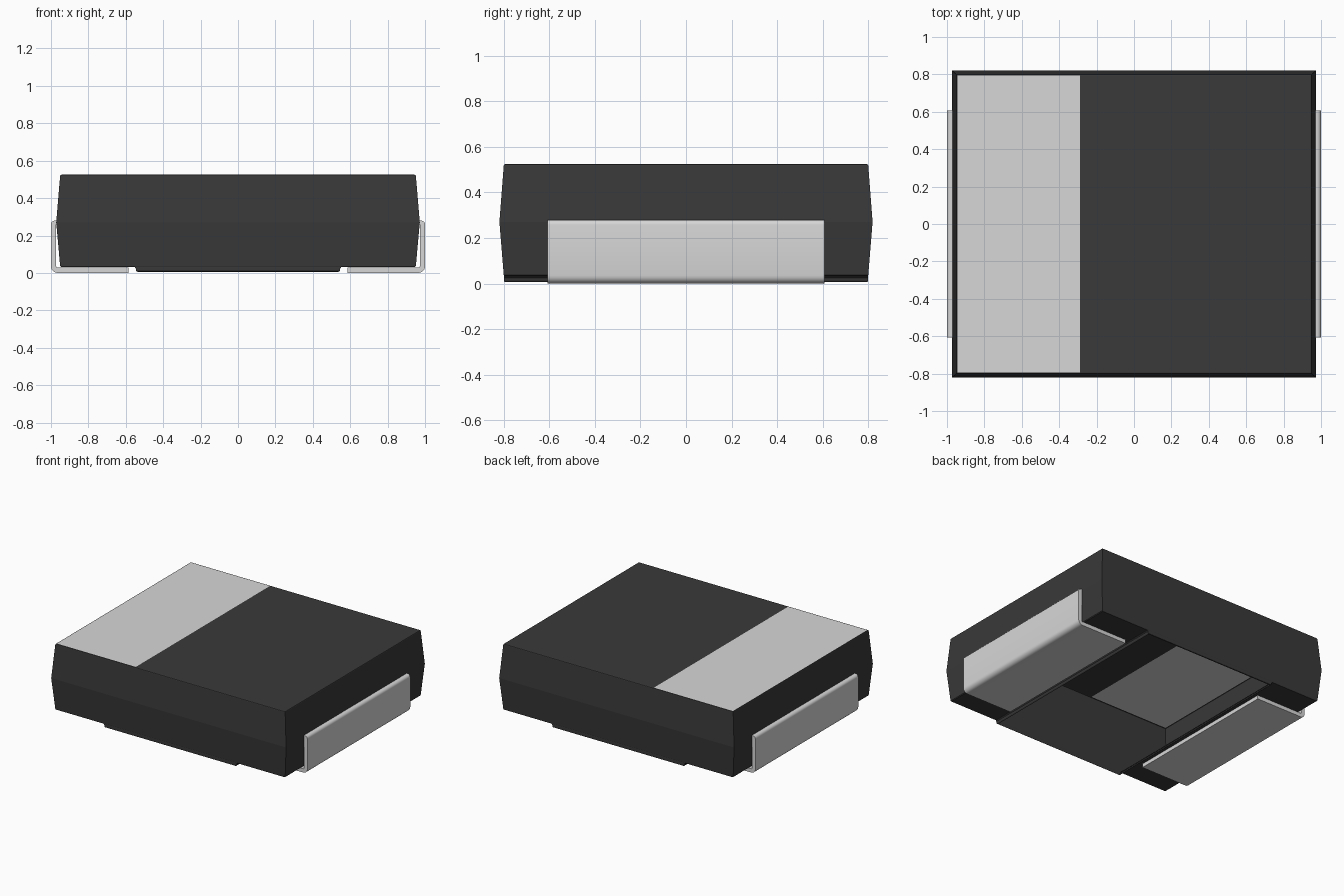
import bpy, bmesh, math

cube = bpy.data.objects.get("Cube")
if cube:
    bpy.data.objects.remove(cube, do_unlink=True)


def material(name, value):
    m = bpy.data.materials.new(name)
    m.use_nodes = True
    m.diffuse_color = (value, value, value, 1)
    m.node_tree.nodes["Principled BSDF"].inputs["Base Color"].default_value = (value, value, value, 1)
    return m


black = material("black plastic", 0.041)
silver = material("silver grey", 0.68)


def loft(rings, caps=True):
    """Skin a list of matching vertex rings, closed at the ends if wanted."""
    bm = bmesh.new()
    loops = [[bm.verts.new(p) for p in ring] for ring in rings]
    n = len(loops[0])
    for a, b in zip(loops, loops[1:]):
        for i in range(n):
            j = (i + 1) % n
            bm.faces.new((a[i], a[j], b[j], b[i]))
    if caps:
        bm.faces.new(loops[0][::-1])
        bm.faces.new(loops[-1])
    bmesh.ops.recalc_face_normals(bm, faces=bm.faces)
    return bm


def finish(name, bm, mats, smooth):
    me = bpy.data.meshes.new(name)
    bm.to_mesh(me)
    bm.free()
    for m in mats:
        me.materials.append(m)
    ob = bpy.data.objects.new(name, me)
    bpy.context.collection.objects.link(ob)
    bpy.ops.object.select_all(action='DESELECT')
    bpy.context.view_layer.objects.active = ob
    ob.select_set(True)
    bpy.ops.object.shade_smooth_by_angle(angle=math.radians(smooth))


def rects(sizes):
    return [[(-hx, -hy, z), (hx, -hy, z), (hx, hy, z), (-hx, hy, z)] for hx, hy, z in sizes]


def arc(cx, cz, r, a0, a1, steps=5):
    return [(cx + r * math.cos(math.radians(a0 + (a1 - a0) * i / steps)),
             cz + r * math.sin(math.radians(a0 + (a1 - a0) * i / steps))) for i in range(steps + 1)]


# Hollow moulded body, widest at the parting line, with softened rims
body = loft(rects([(0.946, 0.798, 0.032), (0.951, 0.801, 0.037), (0.972, 0.82, 0.27),
                   (0.951, 0.801, 0.519), (0.949, 0.799, 0.523), (0.944, 0.793, 0.525)]))
for x in (-0.55, -0.29, 0.55):
    bmesh.ops.bisect_plane(body, geom=body.verts[:] + body.edges[:] + body.faces[:],
                           plane_co=(x, 0, 0), plane_no=(1, 0, 0))
# Polarity band: the top panel on the right end
for f in body.faces:
    c = f.calc_center_median()
    if f.normal.z > 0.99 and c.x < -0.29:
        f.material_index = 1
# Open the underside between the terminals
opening = [f for f in body.faces
           if f.normal.z < -0.99 and abs(f.calc_center_median().x) < 0.55]
bmesh.ops.delete(body, geom=opening, context='FACES')
finish("body", body, (black, silver), 8)

# Rim around the opening, flush with the body front and back
rim = loft(rects([(0.552, 0.80, 0.037), (0.552, 0.80, 0.030), (0.546, 0.80, 0.024),
                  (0.546, 0.80, 0.014), (0.543, 0.799, 0.009), (0.537, 0.794, 0.006)]), caps=False)
finish("base_rim", rim, (black,), 35)

# Bent terminals: L-shaped strip with rounded bend and tip, mirrored
R, T = 0.035, 0.028
strip = ([(0.585, 0.0)] + arc(1 - R, R, R, -90, 0)
         + arc(1 - 0.022, 0.28 - 0.022, 0.022, 0, 90)
         + [(0.971, 0.28), (1 - T, 0.25)]
         + arc(1 - R, R, R - T, 0, -90) + [(0.585, T)])
for name, side in (("left_terminal", 1), ("right_terminal", -1)):
    finish(name, loft([[(side * x, y, z) for x, z in strip] for y in (-0.608, 0.608)]), (silver,), 35)
